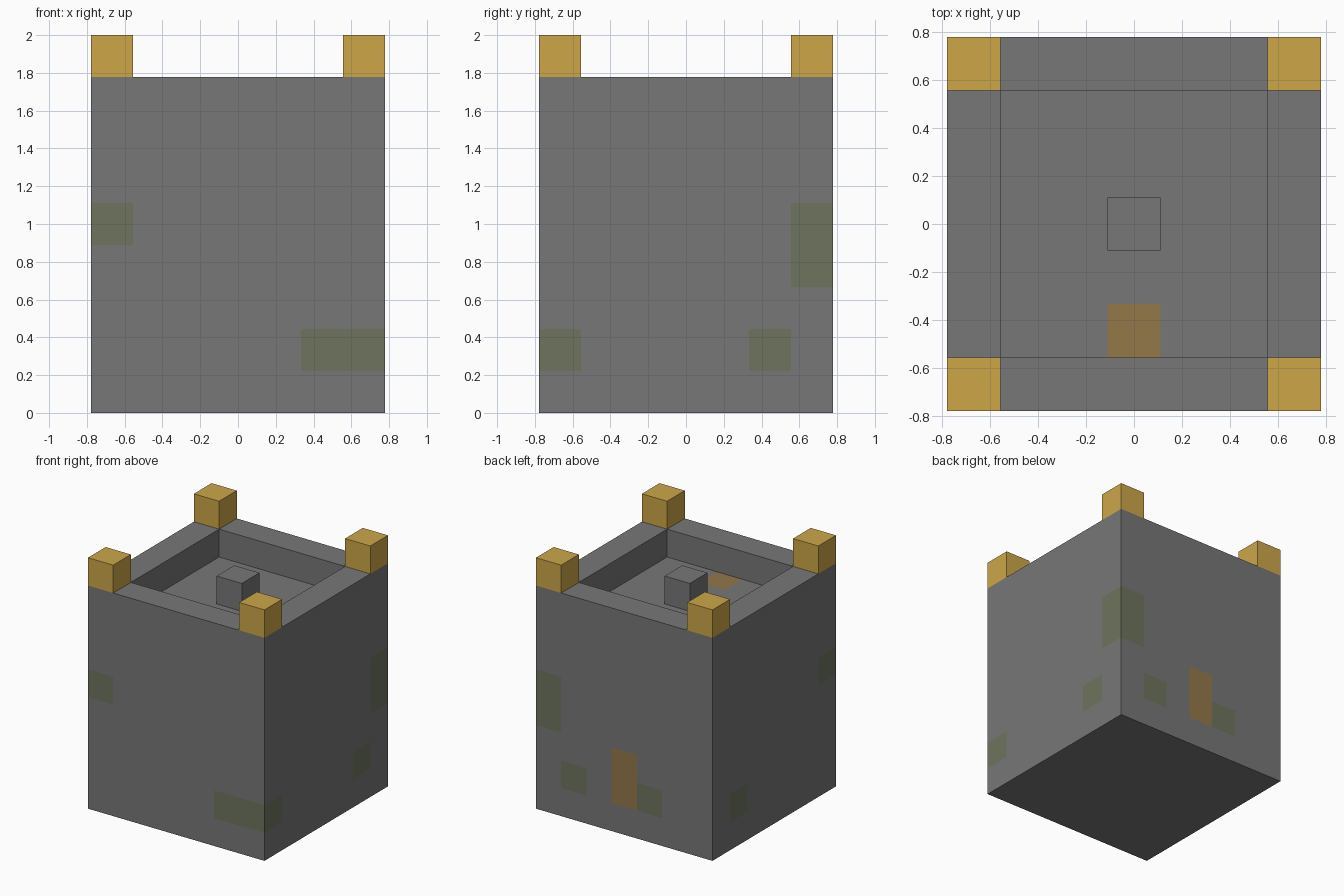
import bpy, bmesh, math
from mathutils import Vector

if "Cube" in bpy.data.objects:
    bpy.data.objects.remove(bpy.data.objects["Cube"], do_unlink=True)

U = 2 / 9            # one block
WIDE, TALL = 7, 8    # tower size in blocks
HALF = WIDE / 2


def material(name, rgb):
    lin = [((c / 255 + 0.055) / 1.055) ** 2.4 for c in rgb] + [1]
    mat = bpy.data.materials.new(name)
    mat.use_nodes = True
    mat.diffuse_color = lin
    bsdf = mat.node_tree.nodes["Principled BSDF"]
    bsdf.inputs["Base Color"].default_value = lin
    bsdf.inputs["Roughness"].default_value = 0.9
    return mat


STONE = material("stone grey", (119, 119, 119))
MOSS = material("mossy stone", (110, 116, 94))
WOOD = material("door wood", (147, 120, 74))
GOLD = material("gold", (205, 167, 73))


def add_box(bm, centre, size):
    verts = bmesh.ops.create_cube(bm, size=1)["verts"]
    for v in verts:
        v.co = Vector(centre) + Vector([a * b for a, b in zip(v.co, size)])


def finish(bm, name, mats):
    bmesh.ops.scale(bm, vec=(U, U, U), verts=bm.verts)
    mesh = bpy.data.meshes.new(name)
    bm.to_mesh(mesh)
    bm.free()
    for mat in mats:
        mesh.materials.append(mat)
    obj = bpy.data.objects.new(name, mesh)
    bpy.context.collection.objects.link(obj)
    return obj


# Tower body, sliced into blocks
bm = bmesh.new()
add_box(bm, (0, 0, TALL / 2), (WIDE, WIDE, TALL))
for axis, count, start in ((0, WIDE, -HALF), (1, WIDE, -HALF), (2, TALL, 0)):
    normal = Vector((0, 0, 0))
    normal[axis] = 1
    for k in range(1, count):
        bmesh.ops.bisect_plane(bm, geom=bm.verts[:] + bm.edges[:] + bm.faces[:],
                               plane_co=normal * (start + k), plane_no=normal)

# Sunken roof behind a one-block parapet
roof = []
for f in bm.faces:
    c = f.calc_center_median()
    if c.z > TALL - 0.1 and max(abs(c.x), abs(c.y)) < HALF - 1:
        roof.append(f)
moved = bmesh.ops.extrude_face_region(bm, geom=roof)["geom"]
bmesh.ops.translate(bm, vec=(0, 0, -1),
                    verts=[g for g in moved if isinstance(g, bmesh.types.BMVert)])
leftover = [f for f in roof if f.is_valid]
if leftover:
    bmesh.ops.delete(bm, geom=leftover, context="FACES")
bmesh.ops.recalc_face_normals(bm, faces=bm.faces)

# Mossy blocks, back door and roof hatch, by block position
moss = {(0, 0, 4), (5, 0, 1), (6, 0, 1), (6, 5, 1), (6, 6, 3),
        (6, 6, 4), (5, 6, 1), (2, 6, 1), (0, 5, 1)}
wood = {(3, 6, 1), (3, 6, 2), (3, 1, 6)}
for f in bm.faces:
    f.normal_update()
    p = f.calc_center_median() - f.normal * 0.5 + Vector((HALF, HALF, 0))
    block = tuple(math.floor(a) for a in p)
    f.material_index = 1 if block in moss else 2 if block in wood else 0
finish(bm, "tower_body", [STONE, MOSS, WOOD])

# Block in the middle of the roof
bm = bmesh.new()
add_box(bm, (0, 0, TALL - 0.5), (1, 1, 1))
finish(bm, "roof_block", [STONE])

# Corner battlements
for side, sx in (("left", 1), ("right", -1)):
    for end, sy in (("front", -1), ("back", 1)):
        bm = bmesh.new()
        add_box(bm, (sx * (HALF - 0.5), sy * (HALF - 0.5), TALL + 0.5), (1, 1, 1))
        finish(bm, f"battlement_{end}_{side}", [GOLD])
